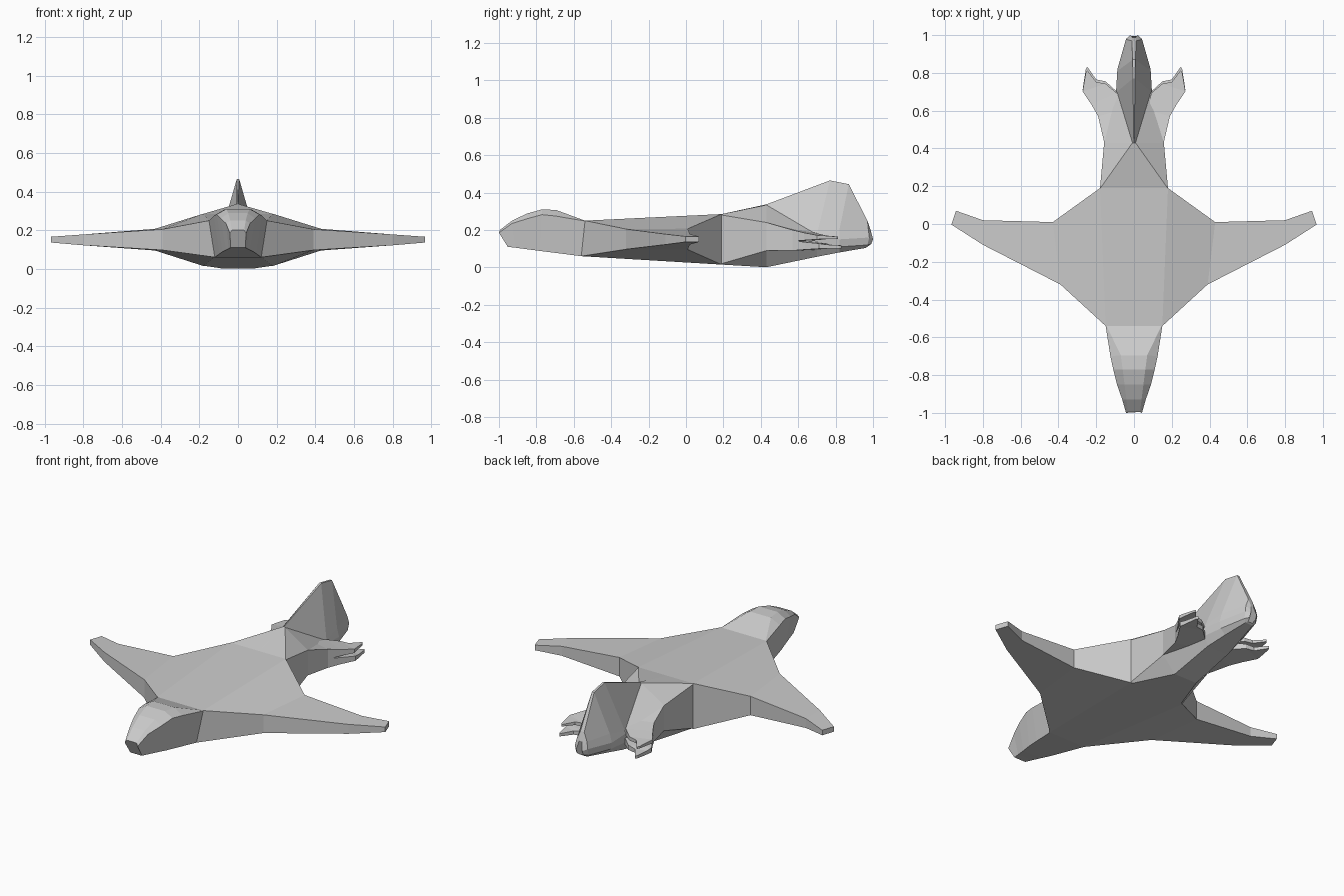
import bpy, bmesh


def loft(name, rings, mirror=False):
    """Skin equal-length rings of points, cap both ends, optionally copy across x = 0."""
    bm = bmesh.new()
    for sign in ((1, -1) if mirror else (1,)):
        rows = [[bm.verts.new((sign * x, y, z)) for x, y, z in r] for r in rings]
        n = len(rows[0])
        for a, b in zip(rows, rows[1:]):
            for i in range(n):
                j = (i + 1) % n
                bm.faces.new((a[i], a[j], b[j], b[i]))
        bm.faces.new(rows[0])
        bm.faces.new(rows[-1][::-1])
    bmesh.ops.remove_doubles(bm, verts=bm.verts, dist=0.0005)
    bmesh.ops.recalc_face_normals(bm, faces=bm.faces)
    mesh = bpy.data.meshes.new(name)
    bm.to_mesh(mesh)
    bm.free()
    obj = bpy.data.objects.new(name, mesh)
    bpy.context.collection.objects.link(obj)
    return obj


def flip(ring):
    return [(-x, y, z) for x, y, z in ring]


def symmetric(half):
    """Close a right-hand half section into a full ring."""
    return half + flip(half)[::-1]


# hull and wings: spanwise sections (front top, rear top, rear bottom, front bottom)
wing = [
    [(.15, -.54, .25), (.18, .19, .285), (.18, .19, .015), (.12, -.56, .06)],
    [(.39, -.32, .205), (.43, .01, .207), (.43, .01, .095), (.39, -.32, .097)],
    [(.80, -.11, .178), (.80, .02, .178), (.80, .02, .122), (.80, -.11, .122)],
    [(.967, -.003, .166), (.942, .07, .166), (.942, .07, .136), (.967, -.003, .136)],
]
loft("hull_and_wings", [flip(s) for s in wing[::-1]] + wing)

# nose with raised canopy: half sections (top, shoulder, bottom)
nose = [
    [(.145, -.54, .25), (.15, -.54, .248), (.12, -.56, .06)],
    [(.07, -.695, .307), (.125, -.70, .275), (.095, -.70, .078)],
    [(.06, -.77, .31), (.11, -.77, .282), (.08, -.78, .088)],
    [(.05, -.85, .288), (.09, -.85, .26), (.062, -.85, .097)],
    [(.04, -.93, .25), (.062, -.93, .235), (.048, -.91, .105)],
    [(.032, -.995, .20), (.042, -1.0, .185), (.038, -.953, .11)],
]
loft("nose", [symmetric(s) for s in nose])

# tail body rising into the fin: half sections (ridge, foot, shoulder, side, belly)
tail = [
    [(.001, .19, .285), (.178, .19, .285), (.18, .19, .28), (.18, .19, .02), (.17, .19, .015)],
    [(.001, .43, .337), (.008, .43, .334), (.158, .43, .24), (.156, .43, .09), (.075, .43, .001)],
    [(.006, .77, .465), (.09, .70, .175), (.095, .70, .16), (.095, .70, .11), (.07, .70, .057)],
    [(.007, .87, .445), (.075, .82, .20), (.088, .82, .15), (.08, .82, .11), (.05, .82, .08)],
    [(.012, .97, .25), (.034, .975, .20), (.042, .98, .16), (.04, .97, .12), (.025, .96, .104)],
    [(.008, .987, .20), (.015, .995, .17), (.02, 1.0, .15), (.02, .99, .125), (.015, .97, .11)],
]
loft("tail_and_fin", [symmetric(s) for s in tail])

# swept side blades: plan outline stations (inner xy, outer xy)
plan = [((.08, .45), (.157, .43)), ((.08, .60), (.19, .57)), ((.09, .70), (.225, .635)),
        ((.15, .755), (.272, .71)), ((.20, .765), (.267, .745)), ((.247, .832), (.255, .82))]


def blade(name, heights, pull):
    rings = []
    for (a, b), (top, low) in zip(plan, heights):
        (ax, ay), (bx, by) = [(x, y - pull * max(0, y - .6)) for x, y in (a, b)]
        rings.append([(ax, ay, top), (bx, by, top), (bx, by, low), (ax, ay, low)])
    loft(name, rings, mirror=True)


blade("upper_side_blades", [(.24, .14), (.20, .14), (.185, .145), (.172, .15), (.17, .152), (.165, .153)], .08)
blade("lower_side_blades", [(.15, .09), (.145, .09), (.135, .095), (.128, .10), (.122, .10), (.118, .102)], 0)
